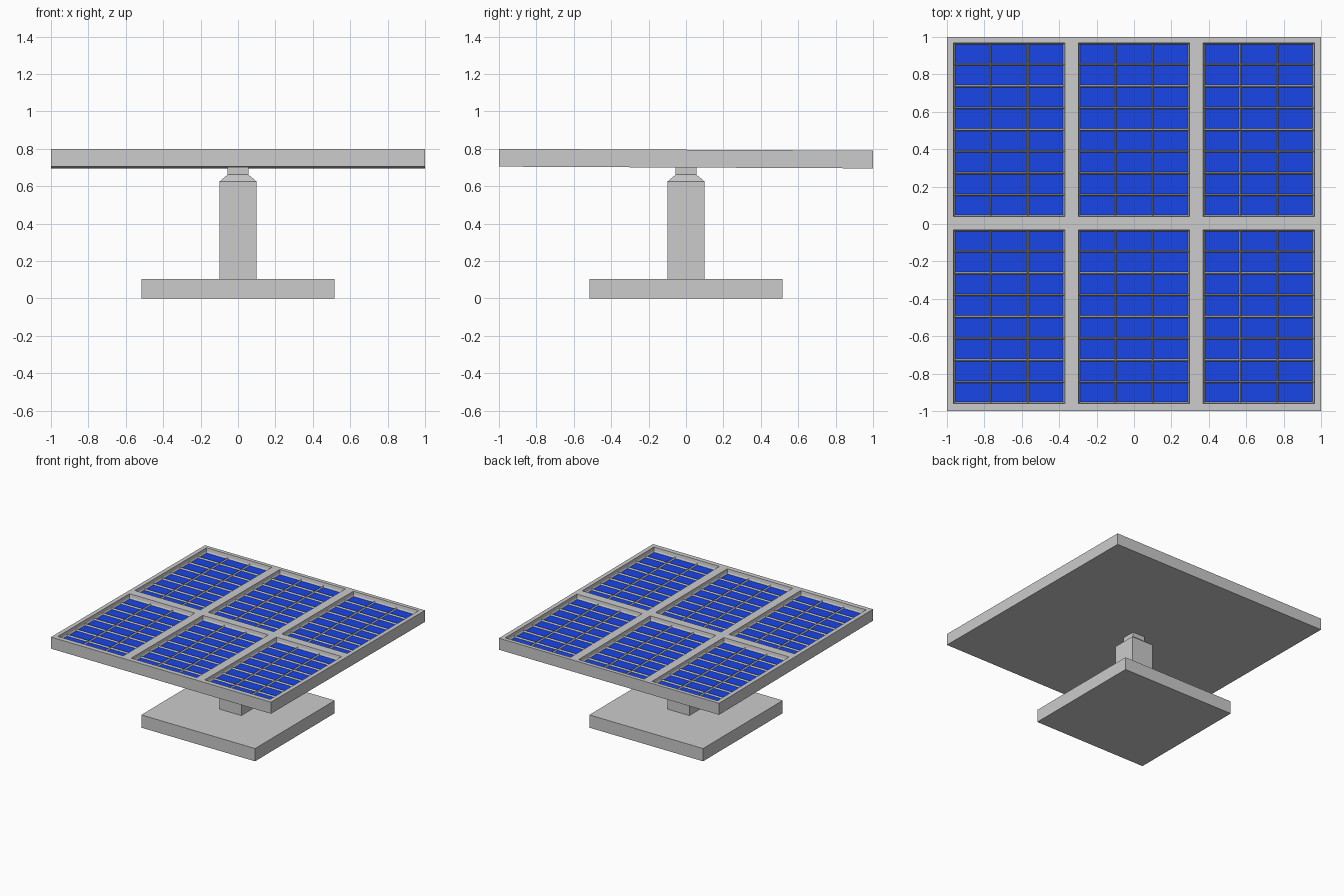
import bpy, bmesh
from mathutils import Matrix

if "Cube" in bpy.data.objects:
    bpy.data.objects.remove(bpy.data.objects["Cube"])


def finish(name, bm, mats=()):
    bmesh.ops.recalc_face_normals(bm, faces=bm.faces)
    mesh = bpy.data.meshes.new(name)
    bm.to_mesh(mesh)
    bm.free()
    for m in mats:
        mesh.materials.append(m)
    obj = bpy.data.objects.new(name, mesh)
    bpy.context.collection.objects.link(obj)
    return obj


def square_loft(name, profile):
    """Square column through (half width, height) pairs, capped at both ends."""
    bm = bmesh.new()
    rings = [[bm.verts.new((sx * r, sy * r, z))
              for sx, sy in ((-1, -1), (1, -1), (1, 1), (-1, 1))] for r, z in profile]
    for a, b in zip(rings, rings[1:]):
        for i in range(4):
            j = (i + 1) % 4
            bm.faces.new((a[i], a[j], b[j], b[i]))
    bm.faces.new(rings[0])
    bm.faces.new(rings[-1])
    return finish(name, bm)


def grid_lines(windows, count):
    """Grid coordinates from -1 to 1 and the set of intervals inside windows."""
    coords, inside = [-1.0], set()
    for lo, hi in windows:
        inside.update(range(len(coords), len(coords) + count))
        coords += [lo + (hi - lo) * i / count for i in range(count + 1)]
    return coords + [1.0], inside


# base slab and post with a stepped neck
square_loft("base", [(0.517, 0.0), (0.517, 0.105)])
square_loft("post", [(0.1, 0.105), (0.1, 0.625), (0.055, 0.662), (0.055, 0.703)])

# panel top: a grid with 3 x 2 windows of 3 x 8 cells
grey = bpy.data.materials.new("frame_grey")
grey.diffuse_color = (0.8, 0.8, 0.8, 1)
grey.use_nodes = True
grey.node_tree.nodes["Principled BSDF"].inputs["Base Color"].default_value = grey.diffuse_color
blue = bpy.data.materials.new("cell_blue")
blue.diffuse_color = (0.01, 0.06, 0.8, 1)
blue.use_nodes = True
blue.node_tree.nodes["Principled BSDF"].inputs["Base Color"].default_value = blue.diffuse_color

xs, in_x = grid_lines([(-0.965, -0.37), (-0.298, 0.298), (0.37, 0.965)], 3)
ys, in_y = grid_lines([(-0.961, -0.031), (0.039, 0.969)], 8)
bm = bmesh.new()
v = [[bm.verts.new((x, y, 0.0)) for y in ys] for x in xs]
cells = []
for i in range(len(xs) - 1):
    for j in range(len(ys) - 1):
        f = bm.faces.new((v[i][j], v[i + 1][j], v[i + 1][j + 1], v[i][j + 1]))
        if i in in_x and j in in_y:
            cells.append(f)
bm.normal_update()
rim = [e for e in bm.edges if e.is_boundary]

# sunken windows, then sunken blue cells
bmesh.ops.inset_region(bm, faces=cells, thickness=0.004, depth=-0.025, use_even_offset=True)
bm.normal_update()
bmesh.ops.inset_individual(bm, faces=cells, thickness=0.006, depth=-0.012, use_even_offset=True)
for f in cells:
    f.material_index = 1

# outer walls and underside
ext = bmesh.ops.extrude_edge_only(bm, edges=rim)["geom"]
low = [g for g in ext if isinstance(g, bmesh.types.BMVert)]
bmesh.ops.translate(bm, verts=low, vec=(0, 0, -0.095))
bmesh.ops.holes_fill(bm, edges=[e for e in bm.edges if e.is_boundary], sides=0)

panel = finish("solar_panel", bm, (grey, blue))
# very slight tilt towards the back
panel.data.transform(Matrix.Translation((0, 0, 0.795)) @ Matrix.Rotation(-0.0047, 4, 'X'))
